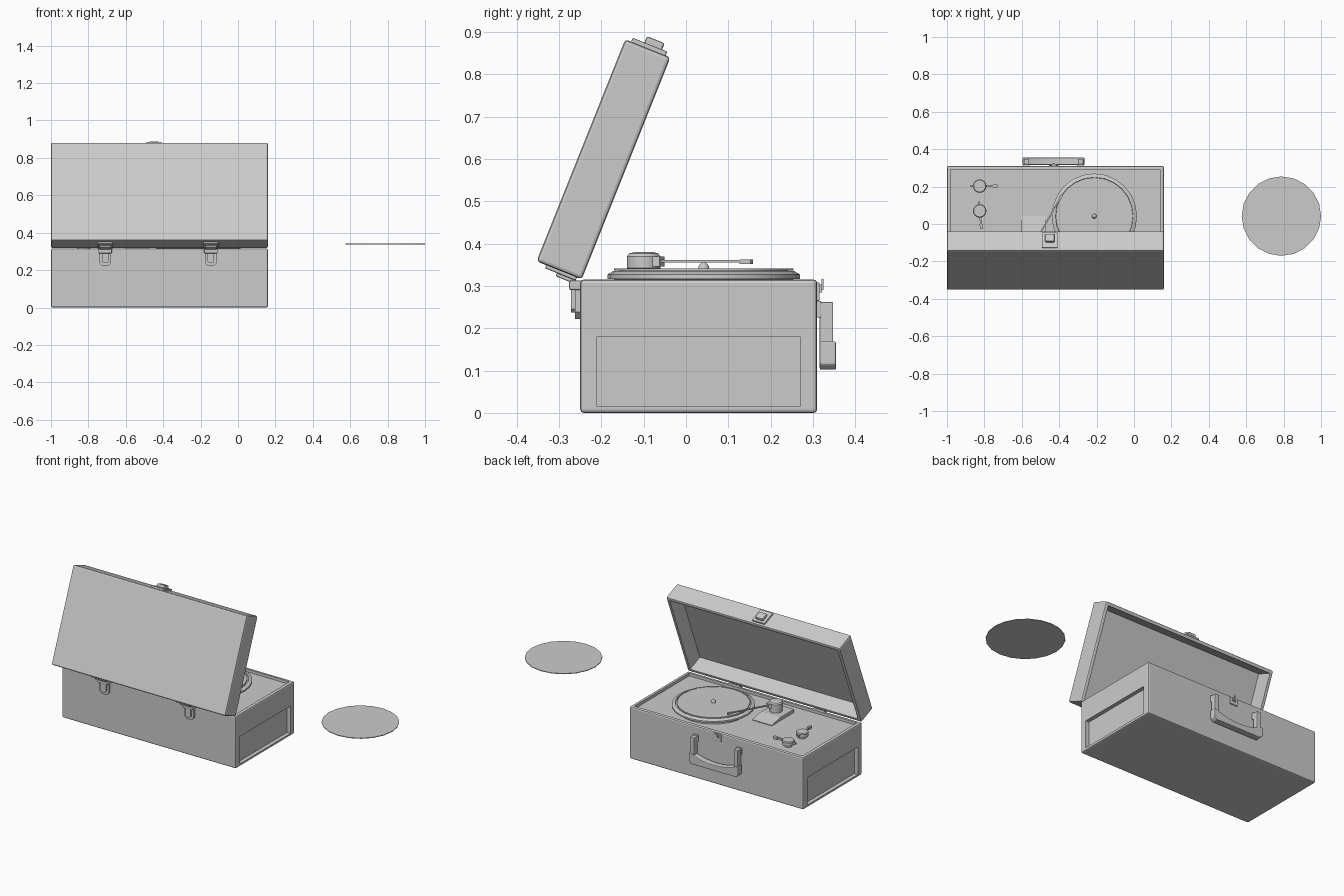
import bpy, bmesh, math
from mathutils import Matrix, Vector

if "Cube" in bpy.data.objects:
    bpy.data.objects.remove(bpy.data.objects["Cube"])

# Lid frame: local y runs up the lid, local z points out of its back
LID = Matrix.Translation((0, -0.2466, 0.3157)) @ Matrix.Rotation(math.radians(68.2), 4, 'X')


def finish(name, bm, mat=None, bevel=0, smooth=False):
    bmesh.ops.recalc_face_normals(bm, faces=bm.faces[:])
    me = bpy.data.meshes.new(name)
    bm.to_mesh(me)
    bm.free()
    ob = bpy.data.objects.new(name, me)
    bpy.context.collection.objects.link(ob)
    if mat:
        ob.matrix_world = mat
    if bevel:
        m = ob.modifiers.new("bevel", 'BEVEL')
        m.width, m.segments = bevel, 2
    if smooth:
        bpy.ops.object.select_all(action='DESELECT')
        ob.select_set(True)
        bpy.context.view_layer.objects.active = ob
        bpy.ops.object.shade_smooth_by_angle(angle=math.radians(35))
    return ob


def box(name, lo, hi, mat=None, bevel=0):
    bm = bmesh.new()
    bmesh.ops.create_cube(bm, size=1)
    lo, hi = Vector(lo), Vector(hi)
    for v in bm.verts:
        v.co = (lo + hi) / 2 + v.co * (hi - lo)
    return finish(name, bm, mat, bevel)


def lathe(name, centre, profile, sides):
    """Spin (radius, z) pairs round a vertical axis, with flat ends."""
    bm = bmesh.new()
    rings = [[bm.verts.new((centre[0] + r * math.cos(2 * math.pi * i / sides),
                            centre[1] + r * math.sin(2 * math.pi * i / sides), z))
              for i in range(sides)] for r, z in profile]
    for a, b in zip(rings, rings[1:]):
        for i in range(sides):
            j = (i + 1) % sides
            bm.faces.new((a[i], a[j], b[j], b[i]))
    bm.faces.new(rings[0])
    bm.faces.new(rings[-1])
    return finish(name, bm, smooth=True)


def slab(name, points, a, b, axis='Y', mat=None, bevel=0):
    """Extrude an outline from a to b along an axis."""
    place = {'X': lambda p, d: (d, p[0], p[1]), 'Y': lambda p, d: (p[0], d, p[1]),
             'Z': lambda p, d: (p[0], p[1], d)}[axis]
    bm = bmesh.new()
    f = bm.faces.new([bm.verts.new(place(p, a)) for p in points])
    ext = bmesh.ops.extrude_face_region(bm, geom=[f])['geom']
    move = Vector(place((0, 0), b - a))
    bmesh.ops.translate(bm, vec=move, verts=[v for v in ext if isinstance(v, bmesh.types.BMVert)])
    return finish(name, bm, mat, bevel)


def cut(ob, *cutters):
    bpy.context.view_layer.objects.active = ob
    for c in cutters:
        m = ob.modifiers.new("cut", 'BOOLEAN')
        m.operation, m.solver, m.object = 'DIFFERENCE', 'EXACT', c
    bpy.context.view_layer.update()
    for m in list(ob.modifiers):
        bpy.ops.object.modifier_apply(modifier=m.name)
    for c in cutters:
        bpy.data.objects.remove(c)


# Case base with a sunken deck and a recessed panel at each end
base = box("case_base", (-1, -0.25, 0), (0.16, 0.31, 0.315), bevel=0.008)
cut(base,
    box("deck_cutter", (-0.98, -0.23, 0.298), (0.14, 0.292, 0.4)),
    box("left_cutter", (-1.1, -0.21, 0.015), (-0.977, 0.27, 0.18)),
    box("right_cutter", (0.137, -0.21, 0.015), (0.26, 0.27, 0.18)))

# Hollow open lid
lid = box("lid", (-1, 0, 0), (0.16, 0.565, 0.115), LID, 0.008)
cut(lid, box("lid_cutter", (-0.98, 0.02, -0.1), (0.14, 0.545, 0.1), LID))

# Lid latch on the free edge
box("lid_latch_plate", (-0.492, 0.56, 0.012), (-0.408, 0.575, 0.1), LID, 0.003)
box("lid_latch_block", (-0.475, 0.57, 0.025), (-0.425, 0.591, 0.07), LID, 0.005)

# Two hinges joining lid and base
for side, x in (("left", -0.71), ("right", -0.145)):
    box(side + "_hinge_lid_plate", (x - 0.04, -0.008, 0.012), (x + 0.04, 0.004, 0.09), LID, 0.003)
    box(side + "_hinge_lid_step", (x - 0.03, -0.016, 0.012), (x + 0.03, 0, 0.06), LID, 0.003)
    box(side + "_hinge_knuckle", (x - 0.036, -0.276, 0.29), (x + 0.036, -0.245, 0.313), bevel=0.004)
    for part, w, low, y in (("plate", 0.032, 0.222, -0.262), ("tongue", 0.018, 0.237, -0.272)):
        slab(side + "_hinge_" + part,
             [(x - w, 0.305), (x - w, low + w * 0.5), (x - w * 0.5, low),
              (x + w * 0.5, low), (x + w, low + w * 0.5), (x + w, 0.305)], -0.245, y)

# Turntable platter with raised mat and spindle
C = (-0.212, 0.042)
lathe("platter", C, [(0.2, 0.297), (0.2, 0.315), (0.228, 0.317), (0.228, 0.327), (0.214, 0.335),
                     (0.208, 0.335), (0.206, 0.33)], 24)
lathe("platter_mat", C, [(0.2, 0.325), (0.2, 0.337), (0.197, 0.337)], 24)
lathe("spindle", C, [(0.013, 0.335), (0.012, 0.347), (0.006, 0.355), (0.002, 0.357)], 12)

# Tone arm: wedge plinth, pivot post, tapered head and thin arm
slab("arm_plinth", [(-0.17, 0.297), (0.042, 0.297), (0.042, 0.302), (-0.04, 0.318), (-0.17, 0.318)],
     -0.602, -0.472, 'X')
P, TIP = Vector((-0.53, -0.1, 0)), Vector((-0.385, 0.155, 0))
lathe("arm_pivot", P, [(0.036, 0.316), (0.036, 0.34), (0.04, 0.342), (0.04, 0.37),
                       (0.034, 0.377), (0.022, 0.38)], 16)
d = TIP - P
ARM = Matrix.Translation(P) @ Matrix.Rotation(math.atan2(d.y, d.x), 4, 'Z')
slab("arm_head", [(0, -0.034), (0.05, -0.012), (0.05, 0.012), (0, 0.034)], 0.346, 0.37, 'Z', ARM)
box("arm_tube", (0.03, -0.004, 0.355), (d.length, 0.004, 0.361), ARM)
box("arm_cartridge", (d.length - 0.03, -0.006, 0.352), (d.length, 0.006, 0.362), ARM)

# Two control knobs with pointer levers
for name, x, y, turn in (("rear_knob", -0.825, 0.203, 0), ("front_knob", -0.825, 0.07, -84)):
    lathe(name, (x, y), [(0.02, 0.297), (0.02, 0.312), (0.036, 0.313), (0.036, 0.332), (0.032, 0.337)], 16)
    K = Matrix.Translation((x, y, 0)) @ Matrix.Rotation(math.radians(turn), 4, 'Z')
    box(name + "_lever", (-0.05, -0.005, 0.32), (0.075, 0.005, 0.332), K)
    box(name + "_lever_tip", (0.07, -0.008, 0.318), (0.095, 0.008, 0.334), K)

# Carry handle: two straps and a grip with a dipped top
for side, x in (("left", -0.575), ("right", -0.285)):
    box(side + "_handle_mount", (x - 0.016, 0.305, 0.225), (x + 0.016, 0.32, 0.265), bevel=0.003)
    box(side + "_handle_strap", (x - 0.014, 0.316, 0.13), (x + 0.014, 0.348, 0.262), bevel=0.003)
M, N = -0.43, 8
top = [(M + 0.165 * t, 0.135 + 0.035 * t * t) for t in [1 - 2 * i / N for i in range(N + 1)]]
slab("handle_grip", [(-0.595, 0.115), (-0.58, 0.102), (-0.28, 0.102), (-0.265, 0.115)] + top,
     0.316, 0.355, bevel=0.004)

# Catch on the base that meets the lid latch
box("base_catch_plate", (-0.455, 0.305, 0.265), (-0.405, 0.316, 0.308), bevel=0.003)
box("base_catch_block", (-0.442, 0.31, 0.285), (-0.418, 0.321, 0.303))
box("base_catch_hook", (-0.434, 0.32, 0.29), (-0.426, 0.325, 0.317))

# Loose record beside the player
lathe("record", (0.788, 0.042), [(0.2122, 0.337), (0.2122, 0.341)], 20)
